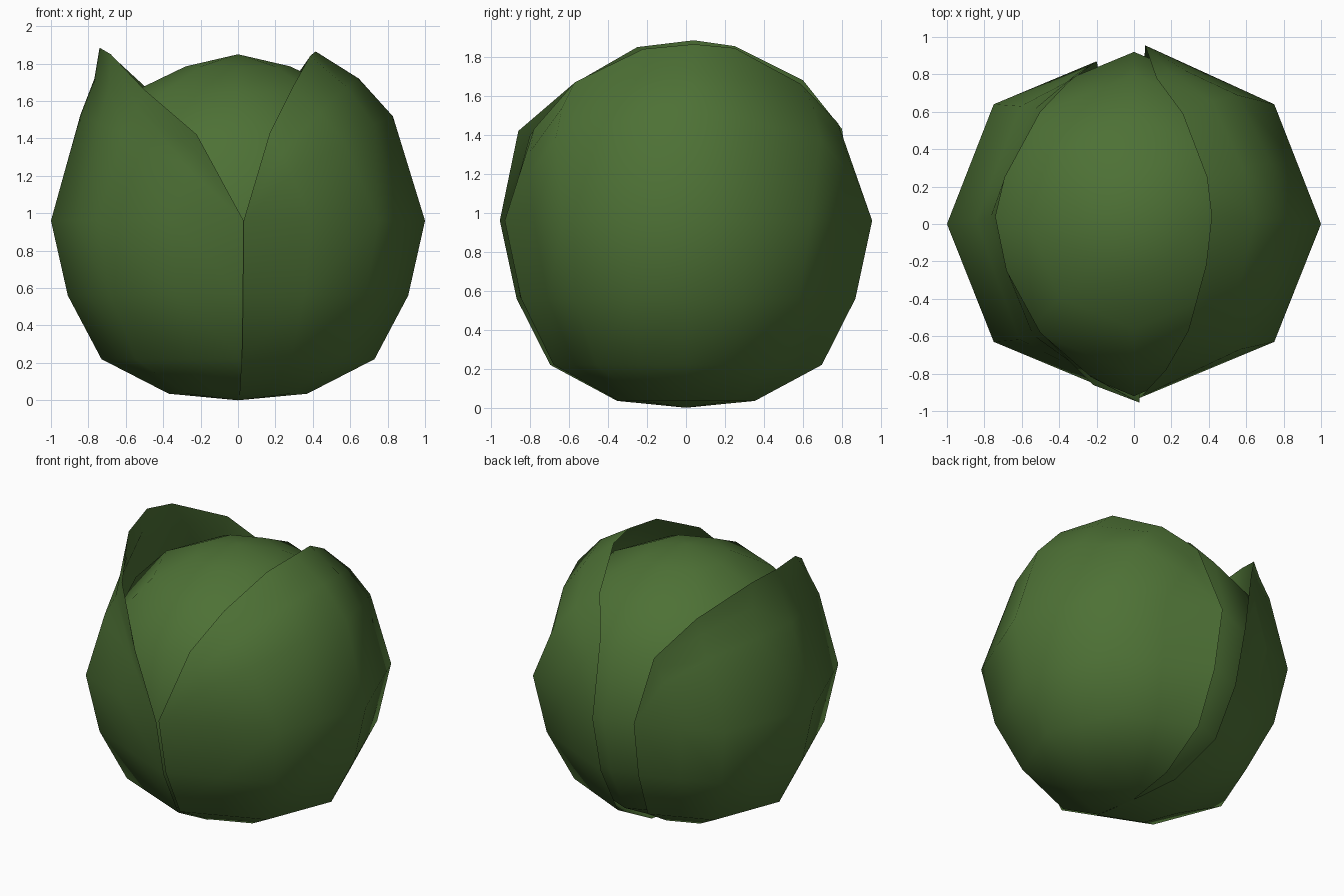
import bpy, bmesh, math
from mathutils import Vector

if "Cube" in bpy.data.objects:
    bpy.data.objects.remove(bpy.data.objects["Cube"])

green = bpy.data.materials.new("leaf green")
green.diffuse_color = (0.075, 0.165, 0.036, 1)
green.use_nodes = True
green.node_tree.nodes["Principled BSDF"].inputs["Base Color"].default_value = green.diffuse_color
C = Vector((0, 0, 0.96))                                       # heart of the head
LOW = [(0.37, 0.035), (0.73, 0.22), (0.91, 0.56)]              # lower profile: scale, z


def finish(name, rows, closed=False):
    """Skin a list of point rows into a smooth object."""
    bm = bmesh.new()
    grid = [[bm.verts.new(p) for p in row] for row in rows]
    n = len(rows[0])
    for a, b in zip(grid, grid[1:]):
        for i in range(n if closed else n - 1):
            j = (i + 1) % n
            bm.faces.new((a[i], a[j], b[j], b[i]))
    bmesh.ops.remove_doubles(bm, verts=bm.verts, dist=0.002)
    bmesh.ops.recalc_face_normals(bm, faces=bm.faces)
    if sum((f.calc_center_median() - C).dot(f.normal) for f in bm.faces) < 0:
        bmesh.ops.reverse_faces(bm, faces=bm.faces)
    me = bpy.data.meshes.new(name)
    bm.to_mesh(me)
    bm.free()
    me.materials.append(green)
    for p in me.polygons:
        p.use_smooth = True
    ob = bpy.data.objects.new(name, me)
    bpy.context.collection.objects.link(ob)


def leaf(name, corners, rim, steps, power):
    """Cupped leaf: lower bowl up to the equator, then swept round to its rim."""
    eq = []
    for a, b in zip(corners, corners[1:]):
        a, b = Vector((*a, 0.96)), Vector((*b, 0.96))
        eq += [a, (a + b) / 2]
    eq.append(b)
    rim = [eq[0]] + [Vector(p) for p in rim] + [eq[-1]]
    rows = [[Vector((0, 0, 0))] * len(eq)]
    rows += [[Vector((p.x * s, p.y * s, z)) for p in eq] for s, z in LOW]
    rows.append(eq)
    for t in steps:
        row = []
        for p, q in zip(eq, rim):
            u, v = p - C, q - C
            d = u.normalized().slerp(v.normalized(), t) if (u - v).length > 1e-4 else u.normalized()
            row.append(C + d * (u.length + (v.length - u.length) * t ** power))
        rows.append(row)
    finish(name, rows)


# Inner head: eight-sided ball
prof = [(0, 0.02), (0.34, 0.055), (0.68, 0.24), (0.85, 0.57), (0.92, 0.96),
        (0.80, 1.40), (0.56, 1.65), (0.28, 1.785), (0, 1.85)]
finish("inner_head", [[(r * math.cos(k * math.pi / 4), r * math.sin(k * math.pi / 4), z)
                       for k in range(8)] for r, z in prof], True)

# Right leaf hugs the head
leaf("right_leaf",
     [(0.03, -0.93), (0.75, -0.63), (1, 0), (0.75, 0.64), (0.06, 0.955)],
     [(0.17, -0.78, 1.43), (0.29, -0.57, 1.67), (0.385, -0.22, 1.84), (0.415, 0.04, 1.865),
      (0.39, 0.25, 1.845), (0.26, 0.59, 1.66), (0.12, 0.78, 1.46)],
     [0.52, 0.76, 1], 2)

# Left leaf flares open at the top
leaf("left_leaf",
     [(0.03, -0.955), (-0.75, -0.63), (-1, 0), (-0.75, 0.64), (-0.2, 0.87)],
     [(-0.22, -0.86, 1.42), (-0.5, -0.58, 1.66), (-0.68, -0.25, 1.85), (-0.74, 0.04, 1.885),
      (-0.69, 0.25, 1.855), (-0.5, 0.6, 1.68), (-0.31, 0.8, 1.43)],
     [0.66, 0.87, 1], 6)
